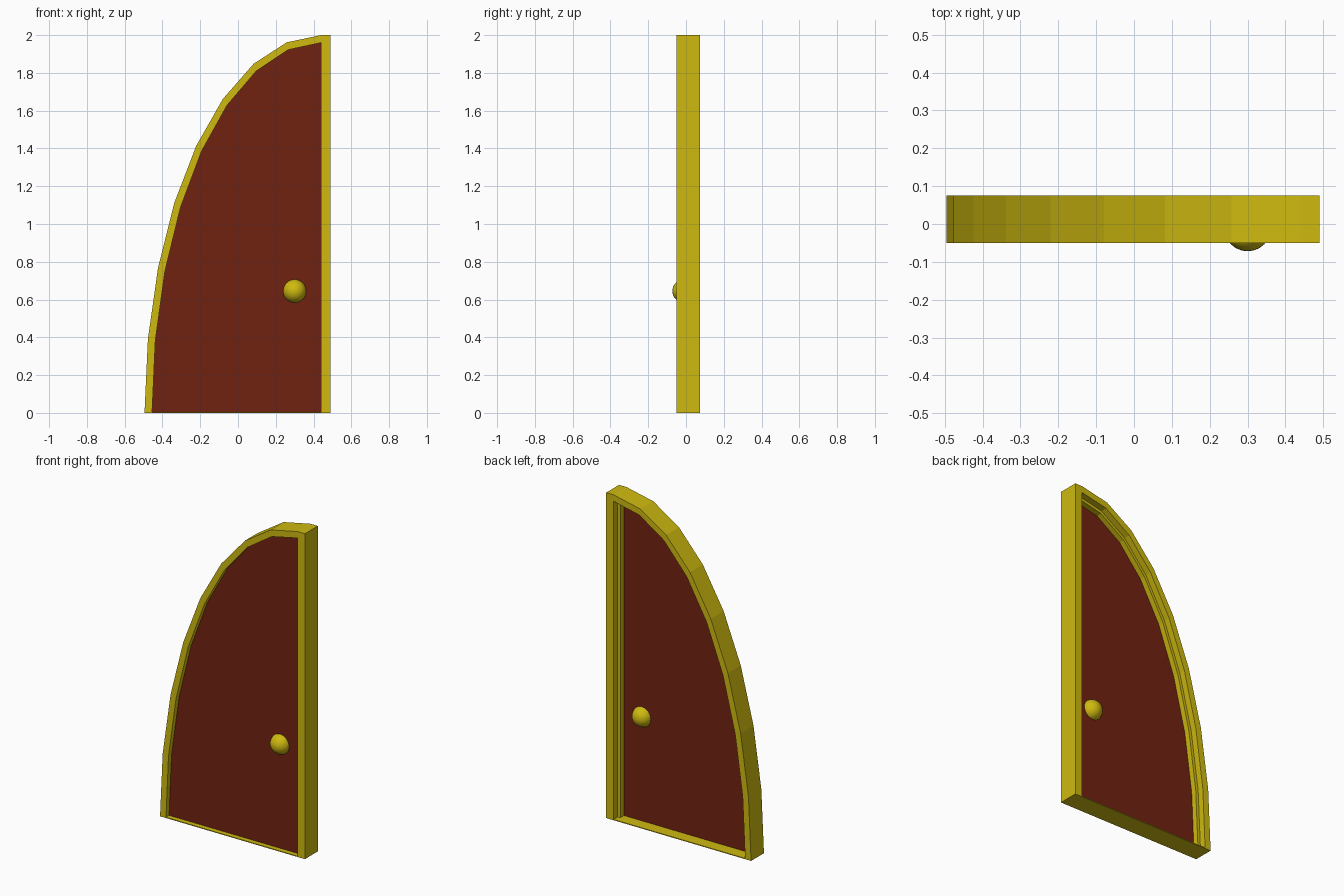
import bpy, bmesh
from math import sin, cos, pi

cube = bpy.data.objects.get("Cube")
if cube:
    bpy.data.objects.remove(cube, do_unlink=True)

HINGE_X = 0.44      # inner side of the straight post, centre of the arch
SEGMENTS = 8
FRONT, BACK = -0.05, 0.075


def make_material(name, rgb):
    mat = bpy.data.materials.new(name)
    mat.use_nodes = True
    mat.diffuse_color = (*rgb, 1)
    mat.node_tree.nodes["Principled BSDF"].inputs["Base Color"].default_value = (*rgb, 1)
    return mat


gold = make_material("gold yellow", (0.62, 0.49, 0.005))
red = make_material("dark red", (0.165, 0.016, 0.005))


def arch(inset, post_x):
    """Quarter ellipse from the floor up to the post, then the post's foot."""
    a, b = 0.935 - inset, 2.0 - inset
    pts = []
    for i in range(SEGMENTS + 1):
        t = i * pi / 2 / SEGMENTS
        pts.append((HINGE_X - a * cos(t), b * sin(t)))
    if post_x < HINGE_X:
        # the stop's inner edge lies inside the last arch segment
        (x0, z0), (x1, z1) = pts[-2:]
        pts[-1] = (post_x, z0 + (z1 - z0) * (post_x - x0) / (x1 - x0))
    else:
        pts.append((post_x, b))
    pts.append((post_x, 0.0))
    return pts


def prism(name, outline, y0, y1, mat, bottom=0.0):
    """Extrude an outline in the xz plane from y0 to y1."""
    bm = bmesh.new()
    verts = [bm.verts.new((x, y0, max(z, bottom))) for x, z in outline]
    face = bm.faces.new(verts)
    new = bmesh.ops.extrude_face_region(bm, geom=[face])["geom"]
    moved = [v for v in new if isinstance(v, bmesh.types.BMVert)]
    bmesh.ops.translate(bm, verts=moved, vec=(0, y1 - y0, 0))
    return finish(name, bm, mat)


def band(name, outer, inner, y0, y1, mat):
    """Solid strip between two outlines that have the same point count."""
    bm = bmesh.new()
    rings = [[bm.verts.new((x, y, z)) for x, z in line]
             for line, y in ((outer, y0), (inner, y0), (inner, y1), (outer, y1))]
    for k in range(4):
        r, s = rings[k], rings[(k + 1) % 4]
        for i in range(len(r) - 1):
            bm.faces.new((r[i], r[i + 1], s[i + 1], s[i]))
    for end in (0, -1):
        bm.faces.new([ring[end] for ring in rings])
    return finish(name, bm, mat)


def finish(name, bm, mat):
    bmesh.ops.remove_doubles(bm, verts=bm.verts, dist=1e-5)
    bmesh.ops.recalc_face_normals(bm, faces=bm.faces)
    mesh = bpy.data.meshes.new(name)
    bm.to_mesh(mesh)
    bm.free()
    mesh.materials.append(mat)
    obj = bpy.data.objects.new(name, mesh)
    bpy.context.collection.objects.link(obj)
    return obj


# Outer frame: curved jamb and straight post in one strip
outer = arch(0.0, 0.49)
opening = arch(0.04, HINGE_X)
band("frame", outer, opening, FRONT, BACK, gold)

# Door stop: slim step inside the frame, behind the panel
stop_edge = arch(0.058, HINGE_X - 0.018)
stop_outer = opening[:-2] + opening[-1:]
band("door_stop", stop_outer, stop_edge, 0.0, 0.035, gold)

# Door panel, recessed from the front
prism("door_panel", opening[:-2] + opening[-1:], -0.02, 0.0, red, bottom=0.004)

# Thin sill closing the opening at the floor
left_x = opening[0][0]
prism("sill", [(left_x, 0), (left_x, 0.005), (HINGE_X, 0.005), (HINGE_X, 0)],
      FRONT, BACK, gold)

# Round knob passing through the panel
bpy.ops.mesh.primitive_uv_sphere_add(segments=24, ring_count=16, radius=0.062,
                                     location=(0.3, -0.01, 0.645))
knob = bpy.context.object
knob.name = "door_knob"
knob.data.materials.append(gold)
bpy.ops.object.shade_smooth_by_angle()
